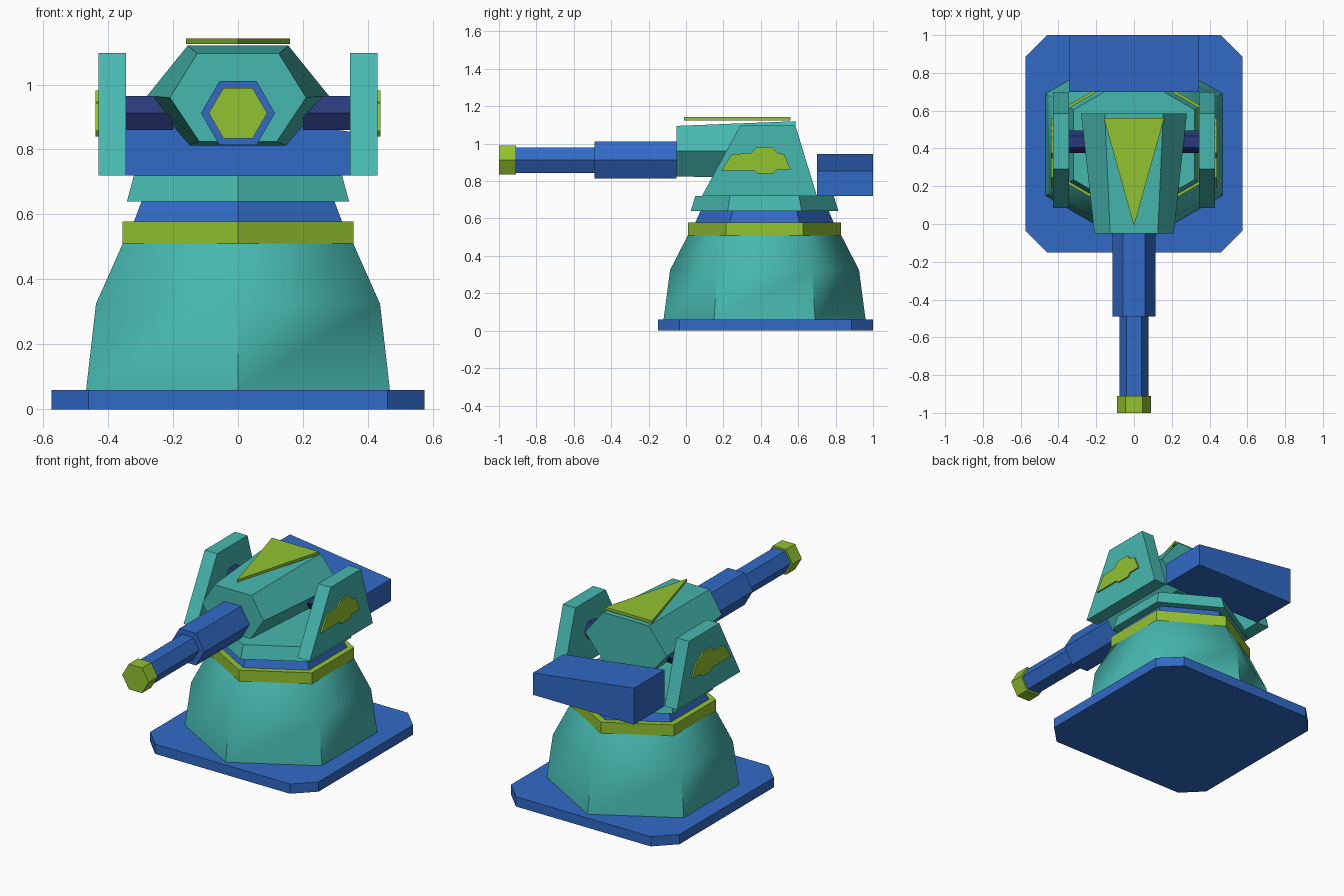
import bpy, bmesh, math
from mathutils import Vector

cube = bpy.data.objects.get("Cube")
if cube:
    bpy.data.objects.remove(cube, do_unlink=True)


def make_material(name, rgb):
    linear = [((c / 255 + 0.055) / 1.055) ** 2.4 for c in rgb] + [1.0]
    mat = bpy.data.materials.new(name)
    mat.use_nodes = True
    mat.diffuse_color = linear
    mat.node_tree.nodes["Principled BSDF"].inputs["Base Color"].default_value = linear
    return mat


TEAL = make_material("teal", (70, 184, 175))
BLUE = make_material("blue", (49, 106, 198))
GREEN = make_material("lime green", (146, 194, 48))
NAVY = make_material("navy", (41, 58, 122))


def loft(name, rings, mat):
    """Skin a closed solid through rings with equal point counts."""
    bm = bmesh.new()
    loops = [[bm.verts.new(p) for p in ring] for ring in rings]
    for a, b in zip(loops, loops[1:]):
        for i in range(len(a)):
            j = (i + 1) % len(a)
            bm.faces.new((a[i], a[j], b[j], b[i]))
    bm.faces.new(loops[0])
    bm.faces.new(loops[-1])
    bmesh.ops.recalc_face_normals(bm, faces=bm.faces)
    mesh = bpy.data.meshes.new(name)
    bm.to_mesh(mesh)
    bm.free()
    mesh.materials.append(mat)
    obj = bpy.data.objects.new(name, mesh)
    bpy.context.collection.objects.link(obj)
    return obj


def extrude(name, profile, axis, start, end, mat):
    """Extrude a 2D profile along x, y or z."""
    def place(p, d):
        coords = list(p)
        coords.insert("xyz".index(axis), d)
        return Vector(coords)
    return loft(name, [[place(p, d) for p in profile] for d in (start, end)], mat)


def hexagon(r, u=0.0, v=0.0, turn=0.0):
    return [(u + r * math.cos(turn + i * math.pi / 3),
             v + r * math.sin(turn + i * math.pi / 3)) for i in range(6)]


CENTRE_Y = 0.42
AXIS_Z = 0.912


def pedestal(name, levels, mat):
    """Six-sided tier from (radius, height) pairs, corner to the front."""
    rings = [[(x, y, z) for x, y in hexagon(r, 0, CENTRE_Y, math.pi / 2)]
             for r, z in levels]
    return loft(name, rings, mat)


# Base plate with clipped corners
hx, hy, clip, mid = 0.575, 0.575, 0.115, 0.425
plate = []
for sx, sy in ((1, 1), (-1, 1), (-1, -1), (1, -1)):
    pair = [(sx * hx, mid + sy * (hy - clip)), (sx * (hx - clip), mid + sy * hy)]
    plate += pair if sx * sy > 0 else pair[::-1]
extrude("base_plate", plate, "z", 0, 0.06, BLUE)

# Pedestal tiers
body = pedestal("pedestal", [(0.54, 0.06), (0.505, 0.325), (0.41, 0.51)], TEAL)
pedestal("pedestal_band", [(0.41, 0.51), (0.41, 0.578)], GREEN)
pedestal("swivel_neck", [(0.37, 0.578), (0.343, 0.64)], BLUE)
pedestal("turret_deck", [(0.395, 0.64), (0.37, 0.72)], TEAL)

# Soften the shoulder of the pedestal, keeping the lower corners sharp
bpy.ops.object.select_all(action="DESELECT")
body.select_set(True)
bpy.context.view_layer.objects.active = body
bpy.ops.object.shade_smooth_by_angle(angle=math.radians(57))

# Side brackets, badge plates and pivot pins
bracket = [(0.085, 0.72), (0.29, 1.097), (0.585, 1.097), (0.70, 0.72)]
badge = [(0.19, 0.857), (0.245, 0.943), (0.35, 0.95), (0.375, 0.982),
         (0.46, 0.982), (0.49, 0.95), (0.525, 0.943), (0.56, 0.86),
         (0.485, 0.86), (0.465, 0.84), (0.38, 0.84), (0.365, 0.857)]
for side, s in (("left", 1), ("right", -1)):
    extrude(side + "_bracket", bracket, "x", s * 0.345, s * 0.43, TEAL)
    extrude(side + "_badge", badge, "x", s * 0.43, s * 0.439, GREEN)
    extrude(side + "_pivot", hexagon(0.06, 0.435, AXIS_Z), "x", s * 0.2, s * 0.35, NAVY)


# Tapered six-sided gun housing
def housing_ring(y, top_x, top_z, side_x, side_z, low_x, low_z):
    half = [(top_x, top_z), (side_x, side_z), (low_x, low_z)]
    outline = half + [(-x, z) for x, z in reversed(half)]
    return [(x, y, z) for x, z in outline]


loft("gun_housing", [housing_ring(-0.05, 0.126, 1.095, 0.21, 0.96, 0.12, 0.825),
                     housing_ring(0.585, 0.155, 1.12, 0.28, 0.965, 0.148, 0.812)], TEAL)

# Triangular top plate
extrude("top_plate", [(-0.16, 0.56), (0.16, 0.56), (0, -0.01)], "z", 1.125, 1.142, GREEN)

# Barrel sections
for name, r, back, front, mat in (("barrel_sleeve", 0.114, -0.05, -0.49, BLUE),
                                  ("barrel", 0.078, -0.49, -0.91, BLUE),
                                  ("muzzle", 0.09, -0.91, -1.0, GREEN)):
    extrude(name, hexagon(r, 0, AXIS_Z), "y", back, front, mat)

# Rear box with its lid sloping to one side
extrude("rear_box", [(-0.345, 0.72), (0.345, 0.72), (0.345, 0.855), (-0.345, 0.945)],
        "y", 0.70, 1.0, BLUE)
